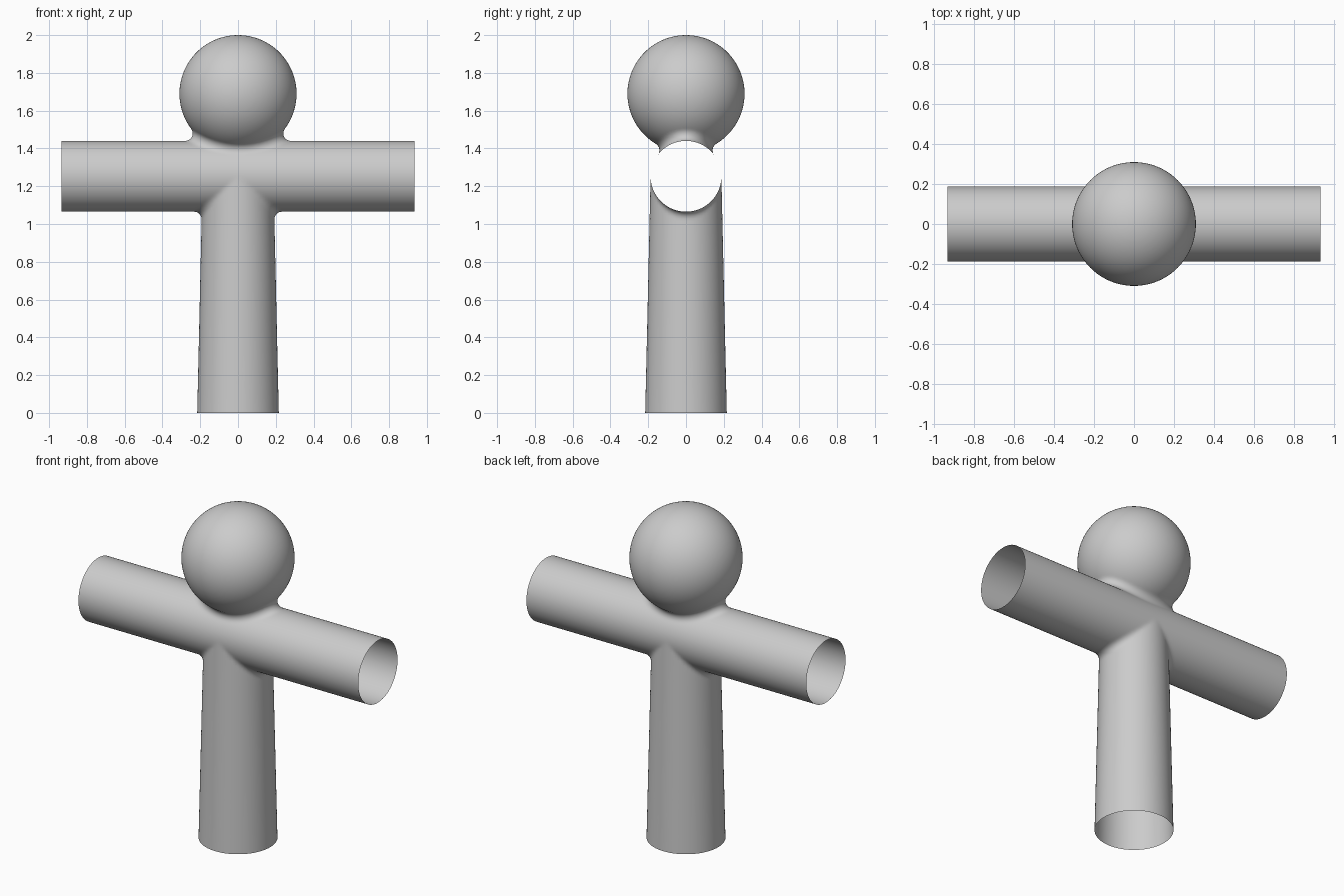
import bpy, bmesh
from math import radians
from mathutils import Matrix, Vector

cube = bpy.data.objects.get("Cube")
if cube:
    bpy.data.objects.remove(cube, do_unlink=True)

# Main dimensions
ARM_R, ARM_Z, ARM_END = 0.1875, 1.2525, 0.935
HEAD_R, HEAD_Z = 0.31, 1.69
FOOT_R = 0.216
FILLET = 0.04
SPARE = 0.12          # extra length, trimmed off to leave open ends
SLOPE = (FOOT_R - ARM_R) / ARM_Z


# Each shape returns the distance to its surface and the outward direction
def head(p):
    v = p - Vector((0, 0, HEAD_Z))
    return v.length - HEAD_R, v.normalized()


def arms(p):
    v = Vector((0, p.y, p.z - ARM_Z))
    return v.length - ARM_R, v.normalized()


def post(p):
    if p.z > ARM_Z:                      # rounded top hidden inside the arms
        v = p - Vector((0, 0, ARM_Z))
        return v.length - ARM_R, v.normalized()
    v = Vector((p.x, p.y, 0))
    n = (v.normalized() + Vector((0, 0, SLOPE))).normalized()
    return v.length - (FOOT_R - SLOPE * p.z), n


def solve_pair(u, w, n1, n2):
    k = n1.dot(n2)
    det = 1 - k * k
    if det < 0.02:
        return None
    return (u - k * w) / det, (w - k * u) / det


def rolled(p, s1, s2):
    """Point on a ball of the fillet radius resting against both shapes."""
    if max(s1(p)[0], s2(p)[0]) > 0.1:
        return None
    c = p.copy()
    for _ in range(6):
        (d1, n1), (d2, n2) = s1(c), s2(c)
        ab = solve_pair(FILLET - d1, FILLET - d2, n1, n2)
        if ab is None:
            return None
        c += ab[0] * n1 + ab[1] * n2
        if (c - p).length > 0.3:
            return None
    v = c - p
    n1, n2 = s1(c)[1], s2(c)[1]
    ab = solve_pair(v.dot(n1), v.dot(n2), n1, n2)
    if ab is None or min(ab) <= 0:
        return None
    return c - v.normalized() * FILLET


def settle(p):
    """Move a point onto the blended surface."""
    for other in (head, post):
        q = rolled(p, arms, other)
        if q is not None:
            return q
    d, n = min((s(p) for s in (head, arms, post)), key=lambda dn: dn[0])
    return p - d * n


# Rough solids: head, arms and tapering post
bm = bmesh.new()
bmesh.ops.create_uvsphere(bm, u_segments=64, v_segments=32, radius=HEAD_R,
                          matrix=Matrix.Translation((0, 0, HEAD_Z)))
bmesh.ops.create_cone(bm, cap_ends=True, segments=64, radius1=ARM_R, radius2=ARM_R,
                      depth=2 * (ARM_END + SPARE),
                      matrix=Matrix.Translation((0, 0, ARM_Z)) @ Matrix.Rotation(radians(90), 4, 'Y'))
bmesh.ops.create_cone(bm, cap_ends=True, segments=64, radius1=FOOT_R + SLOPE * SPARE,
                      radius2=ARM_R - 0.003, depth=ARM_Z + SPARE,
                      matrix=Matrix.Translation((0, 0, (ARM_Z - SPARE) / 2)))
mesh = bpy.data.meshes.new("figure_body")
bm.to_mesh(mesh)
bm.free()
body = bpy.data.objects.new("figure_body", mesh)
bpy.context.collection.objects.link(body)

# Fuse the solids into one skin
fuse = body.modifiers.new("fuse", 'REMESH')
fuse.mode = 'VOXEL'
fuse.voxel_size = 0.014
bpy.context.view_layer.update()
skin = bpy.data.meshes.new_from_object(body.evaluated_get(bpy.context.evaluated_depsgraph_get()))
body.modifiers.clear()
body.data = skin
bpy.data.meshes.remove(mesh)
skin.name = "figure_body"

# Round the joints and even out the skin
bm = bmesh.new()
bm.from_mesh(skin)
inner = [v for v in bm.verts if abs(v.co.x) < ARM_END + SPARE / 2 and v.co.z > -SPARE / 2]
for _ in range(3):
    for v in inner:
        v.co = settle(v.co)
    bmesh.ops.smooth_vert(bm, verts=inner, factor=0.5,
                          use_axis_x=True, use_axis_y=True, use_axis_z=True)
for v in inner:
    v.co = settle(v.co)

# Trim the arm ends and the foot, leaving open tubes
for point, normal in (((ARM_END, 0, 0), (1, 0, 0)),
                      ((-ARM_END, 0, 0), (-1, 0, 0)),
                      ((0, 0, 0), (0, 0, -1))):
    bmesh.ops.bisect_plane(bm, geom=bm.verts[:] + bm.edges[:] + bm.faces[:],
                           plane_co=point, plane_no=normal, clear_outer=True)
bm.to_mesh(skin)
bm.free()
skin.shade_smooth()

# Plain grey
grey = bpy.data.materials.new("plain_grey")
grey.use_nodes = True
colour = (0.6, 0.6, 0.6, 1)
grey.diffuse_color = colour
grey.node_tree.nodes["Principled BSDF"].inputs["Base Color"].default_value = colour
skin.materials.clear()
skin.materials.append(grey)
